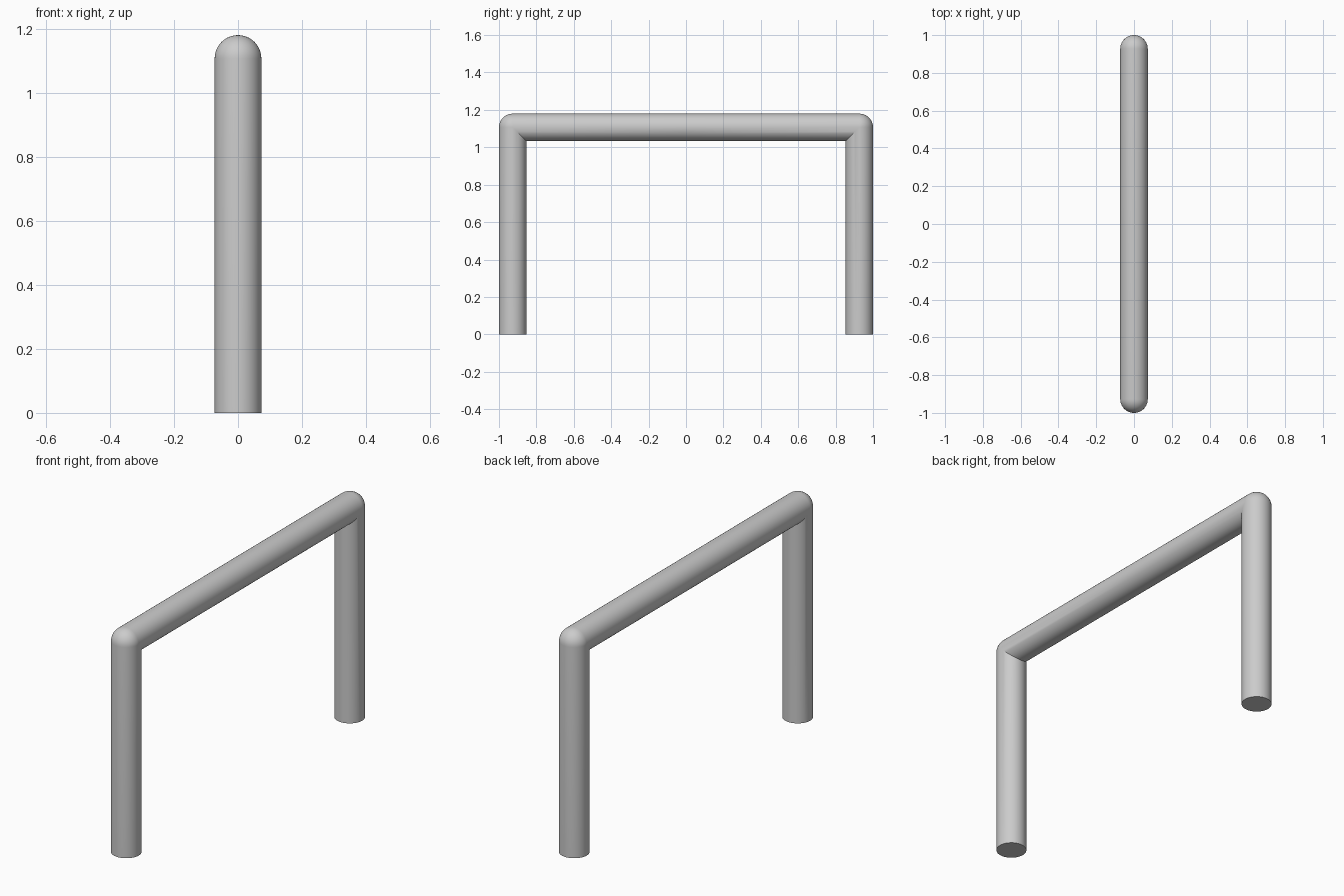
import bpy, bmesh
from math import sin, cos, pi

if "Cube" in bpy.data.objects:
    bpy.data.objects.remove(bpy.data.objects["Cube"])

R = 0.073            # tube radius
Y = 1.0 - R          # leg axis distance from centre
Z = 1.18 - R         # height of the rail axis
SIDES, STEPS = 40, 10

circle = [(cos(2 * pi * i / SIDES), sin(2 * pi * i / SIDES)) for i in range(SIDES)]
bm = bmesh.new()


def corner_point(a, b, t):
    """Outer side turns on a ball, inner side meets in a mitre."""
    if a > 1e-6:
        return (R * b, -Y - R * a * cos(t), Z + R * a * sin(t))
    return (R * b, -Y - R * a, Z + R * a)


# Rings from the foot, round the corner, to the middle of the rail
rings = [[(R * b, -Y - R * a, 0) for a, b in circle]]
rings += [[corner_point(a, b, pi / 2 * k / STEPS) for a, b in circle]
          for k in range(STEPS + 1)]
rings.append([(R * b, 0, Z + R * a) for a, b in circle])
verts = [[bm.verts.new(p) for p in ring] for ring in rings]

for lower, upper in zip(verts, verts[1:]):
    for i in range(SIDES):
        j = (i + 1) % SIDES
        bm.faces.new((lower[i], lower[j], upper[j], upper[i]))
bm.faces.new(verts[0])   # foot cap
bmesh.ops.remove_doubles(bm, verts=bm.verts, dist=1e-5)

# Mirror to the other leg
copy = bmesh.ops.duplicate(bm, geom=bm.verts[:] + bm.edges[:] + bm.faces[:])["geom"]
for v in copy:
    if isinstance(v, bmesh.types.BMVert):
        v.co.y = -v.co.y
bmesh.ops.remove_doubles(bm, verts=bm.verts, dist=1e-5)
bmesh.ops.recalc_face_normals(bm, faces=bm.faces)

mesh = bpy.data.meshes.new("tube_rail")
bm.to_mesh(mesh)
bm.free()
rail = bpy.data.objects.new("tube_rail", mesh)
bpy.context.collection.objects.link(rail)
bpy.context.view_layer.objects.active = rail
rail.select_set(True)
bpy.ops.object.shade_smooth_by_angle(angle=pi / 6)
